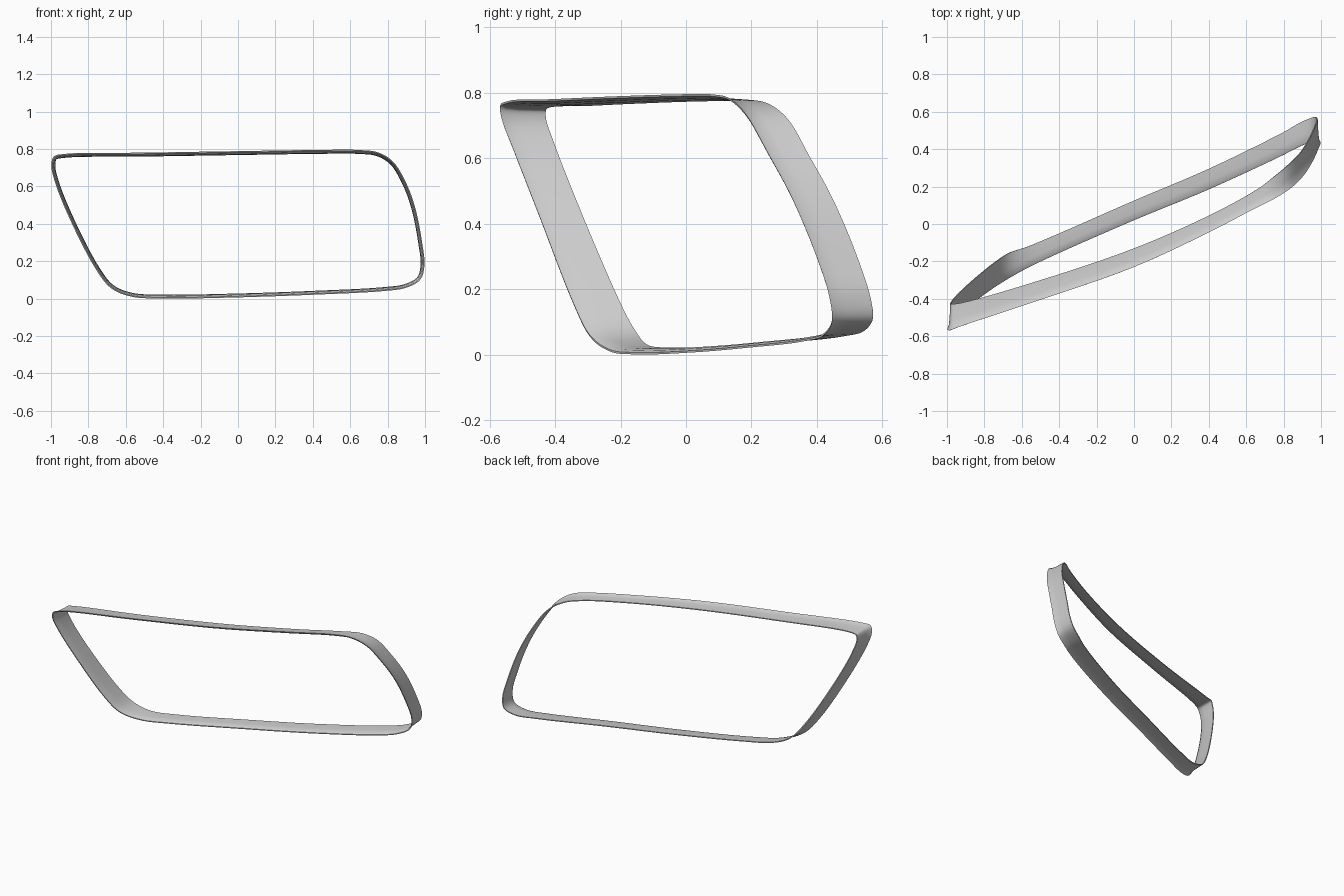
import bpy, bmesh, math
from mathutils import Vector

if "Cube" in bpy.data.objects:
    bpy.data.objects.remove(bpy.data.objects["Cube"])

# Front rim of the trim, clockwise seen from the front: x, front y, z, depth
RIM = [
    (-0.985, -0.568, 0.763, 0.14), (-0.93, -0.548, 0.777, 0.125), (-0.5, -0.405, 0.784, 0.105),
    (0.0, -0.23, 0.792, 0.10), (0.4, -0.045, 0.798, 0.09), (0.65, 0.085, 0.798, 0.095),
    (0.75, 0.135, 0.785, 0.115), (0.83, 0.185, 0.735, 0.125), (0.9, 0.25, 0.62, 0.125),
    (0.95, 0.325, 0.48, 0.125), (0.985, 0.40, 0.30, 0.125), (0.997, 0.438, 0.18, 0.125),
    (0.975, 0.446, 0.105, 0.125), (0.90, 0.42, 0.062, 0.125), (0.78, 0.36, 0.044, 0.12),
    (0.4, 0.185, 0.024, 0.11), (0.0, 0.02, 0.01, 0.105), (-0.4, -0.155, 0.004, 0.105),
    (-0.57, -0.235, 0.014, 0.115), (-0.68, -0.295, 0.06, 0.14), (-0.76, -0.345, 0.16, 0.14),
    (-0.90, -0.45, 0.43, 0.13), (-0.98, -0.528, 0.63, 0.13), (-0.998, -0.562, 0.72, 0.135),
]
# Thin flared cross-section: (fraction of depth, inset towards the opening)
SECTION = [(0, 0), (0.12, 0.007), (0.4, 0.012), (1, 0.015),
           (1, 0.021), (0.4, 0.018), (0.12, 0.013), (0, 0.006)]
STEPS = 6


def spline(p, u):
    """Centripetal Catmull-Rom between the middle two of four points."""
    t = [0.0]
    for a, b in zip(p, p[1:]):
        t.append(t[-1] + math.sqrt((b - a).length))
    s = t[1] + (t[2] - t[1]) * u
    mix = lambda a, b, i, j: a.lerp(b, (s - t[i]) / (t[j] - t[i]))
    a = [mix(p[i], p[i + 1], i, i + 1) for i in range(3)]
    b = [mix(a[i], a[i + 1], i, i + 2) for i in range(2)]
    return mix(b[0], b[1], 1, 2)


n = len(RIM)
pts = [Vector(r) for r in RIM]
path = [spline([pts[(i + k) % n] for k in (-1, 0, 1, 2)], j / STEPS)
        for i in range(n) for j in range(STEPS)]

# Sweep the section around the rim
bm = bmesh.new()
rings = []
for i, p in enumerate(path):
    d = path[(i + 1) % len(path)] - path[i - 1]
    inward = Vector((d.z, 0, -d.x)).normalized()
    rings.append([bm.verts.new(Vector((p.x, p.y + f * p.w, p.z)) + inward * o)
                  for f, o in SECTION])
m = len(SECTION)
for i, ring in enumerate(rings):
    nxt = rings[(i + 1) % len(rings)]
    for k in range(m):
        bm.faces.new((ring[k], nxt[k], nxt[(k + 1) % m], ring[(k + 1) % m]))
bmesh.ops.recalc_face_normals(bm, faces=bm.faces)

# Stand on the ground
low = min(v.co.z for v in bm.verts)
bmesh.ops.translate(bm, verts=bm.verts, vec=(0, 0, -low))

mesh = bpy.data.meshes.new("trim_ring")
bm.to_mesh(mesh)
bm.free()
trim = bpy.data.objects.new("trim_ring", mesh)
bpy.context.collection.objects.link(trim)
bpy.context.view_layer.objects.active = trim
trim.select_set(True)
bpy.ops.object.shade_smooth_by_angle(angle=math.radians(40))
